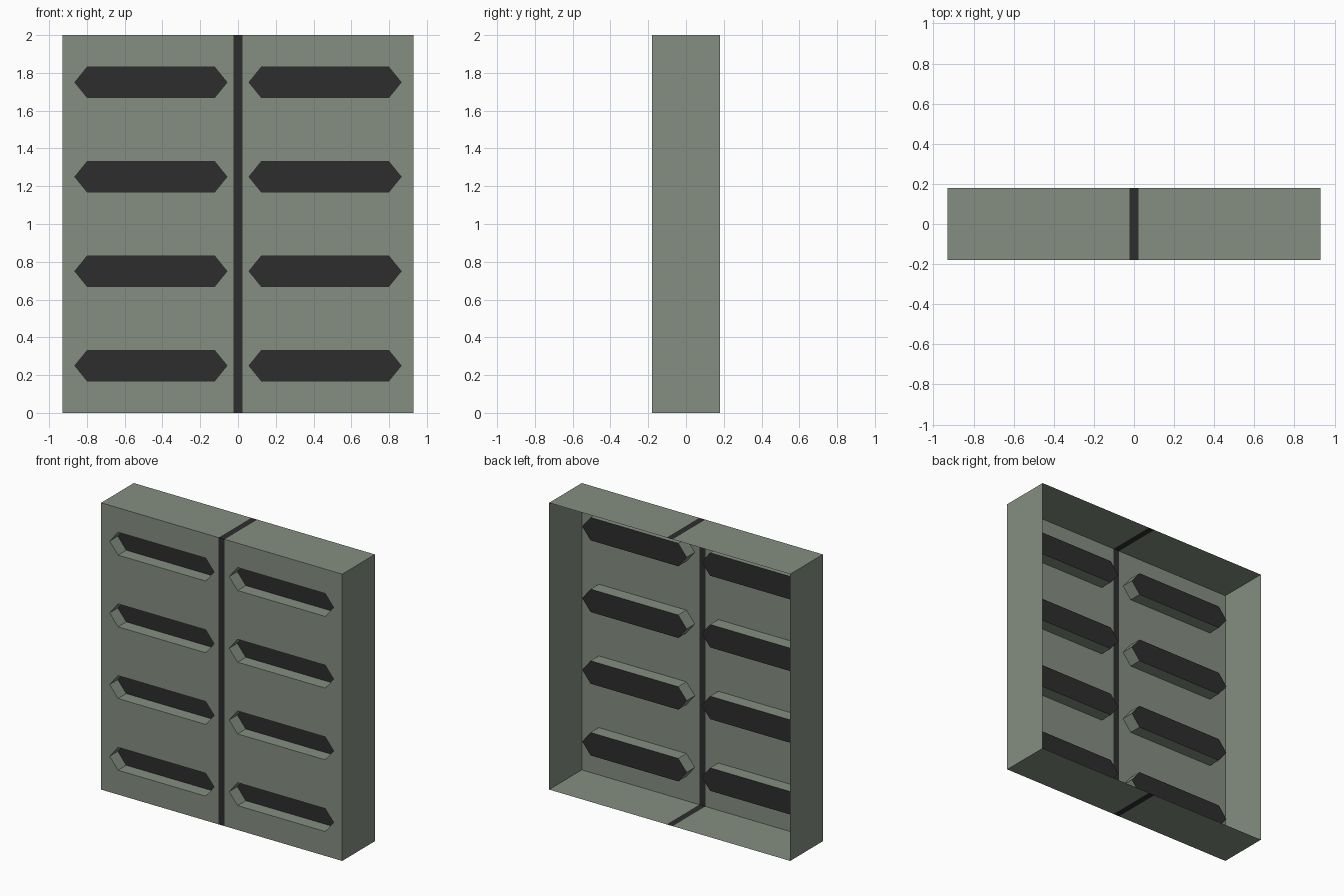
import bpy
import bmesh

if "Cube" in bpy.data.objects:
    bpy.data.objects.remove(bpy.data.objects["Cube"], do_unlink=True)

HALF_W, HEIGHT = 0.93, 2.0
FRONT, FLOOR, BACK = -0.18, -0.09, 0.18
SEAM = 0.023                   # half width of the dark centre seam
ROWS = 4
SLOT_CENTRE, SLOT_TIP, SLOT_FLAT, SLOT_HALF_H = 0.461, 0.403, 0.338, 0.08


def material(name, colour):
    mat = bpy.data.materials.new(name)
    mat.use_nodes = True
    mat.diffuse_color = (*colour, 1)
    bsdf = mat.node_tree.nodes["Principled BSDF"]
    bsdf.inputs["Base Color"].default_value = (*colour, 1)
    return mat


green = material("grey green", (0.235, 0.275, 0.225))
dark = material("charcoal", (0.027, 0.027, 0.027))


def build(name, faces, mats):
    """Weld (points, material index) faces into one open shell facing -y."""
    bm = bmesh.new()
    for points, index in faces:
        face = bm.faces.new([bm.verts.new(p) for p in points])
        face.material_index = index
    bmesh.ops.remove_doubles(bm, verts=bm.verts, dist=0.0005)
    bmesh.ops.recalc_face_normals(bm, faces=bm.faces)
    front = min(bm.faces, key=lambda f: f.calc_center_median().y)
    if front.normal.y > 0:
        bmesh.ops.reverse_faces(bm, faces=bm.faces)
    mesh = bpy.data.meshes.new(name)
    bm.to_mesh(mesh)
    bm.free()
    for mat in mats:
        mesh.materials.append(mat)
    obj = bpy.data.objects.new(name, mesh)
    bpy.context.collection.objects.link(obj)


def end_cap(xa, xb, z):
    """Horizontal wall running from the front plate to the open back."""
    return [(xa, FRONT, z), (xb, FRONT, z), (xb, BACK, z), (xa, BACK, z)]


def panel(name, side):
    inner, outer = side * SEAM, side * HALF_W
    mid = side * SLOT_CENTRE
    tip_in, tip_out = mid - side * SLOT_TIP, mid + side * SLOT_TIP
    flat_in, flat_out = mid - side * SLOT_FLAT, mid + side * SLOT_FLAT
    faces = [(end_cap(inner, outer, z), 0) for z in (0, HEIGHT)]
    cell = HEIGHT / ROWS
    for row in range(ROWS):
        zc = (row + 0.5) * cell
        for up in (-1, 1):
            edge, lip = zc + up * cell / 2, zc + up * SLOT_HALF_H
            # front plate around half of the slot
            outline = [(inner, zc), (inner, edge), (outer, edge), (outer, zc),
                       (tip_out, zc), (flat_out, lip), (flat_in, lip), (tip_in, zc)]
            faces.append(([(x, FRONT, z) for x, z in outline], 0))
            # outer side wall
            faces.append(([(outer, FRONT, zc), (outer, FRONT, edge),
                           (outer, BACK, edge), (outer, BACK, zc)], 0))
            # sloping and flat walls of the recess
            rim = outline[4:]
            for (xa, za), (xb, zb) in zip(rim, rim[1:]):
                faces.append(([(xa, FRONT, za), (xb, FRONT, zb),
                               (xb, FLOOR, zb), (xa, FLOOR, za)], 0))
            # dark floor of the recess
            faces.append(([(x, FLOOR, z) for x, z in rim], 1))
    build(name, faces, [green, dark])


panel("left_panel", 1)
panel("right_panel", -1)

# Dark seam wrapping the bottom, front and top
seam = [(end_cap(-SEAM, SEAM, z), 0) for z in (0, HEIGHT)]
seam.append(([(-SEAM, FRONT, 0), (SEAM, FRONT, 0),
              (SEAM, FRONT, HEIGHT), (-SEAM, FRONT, HEIGHT)], 0))
build("centre_seam", seam, [dark])
